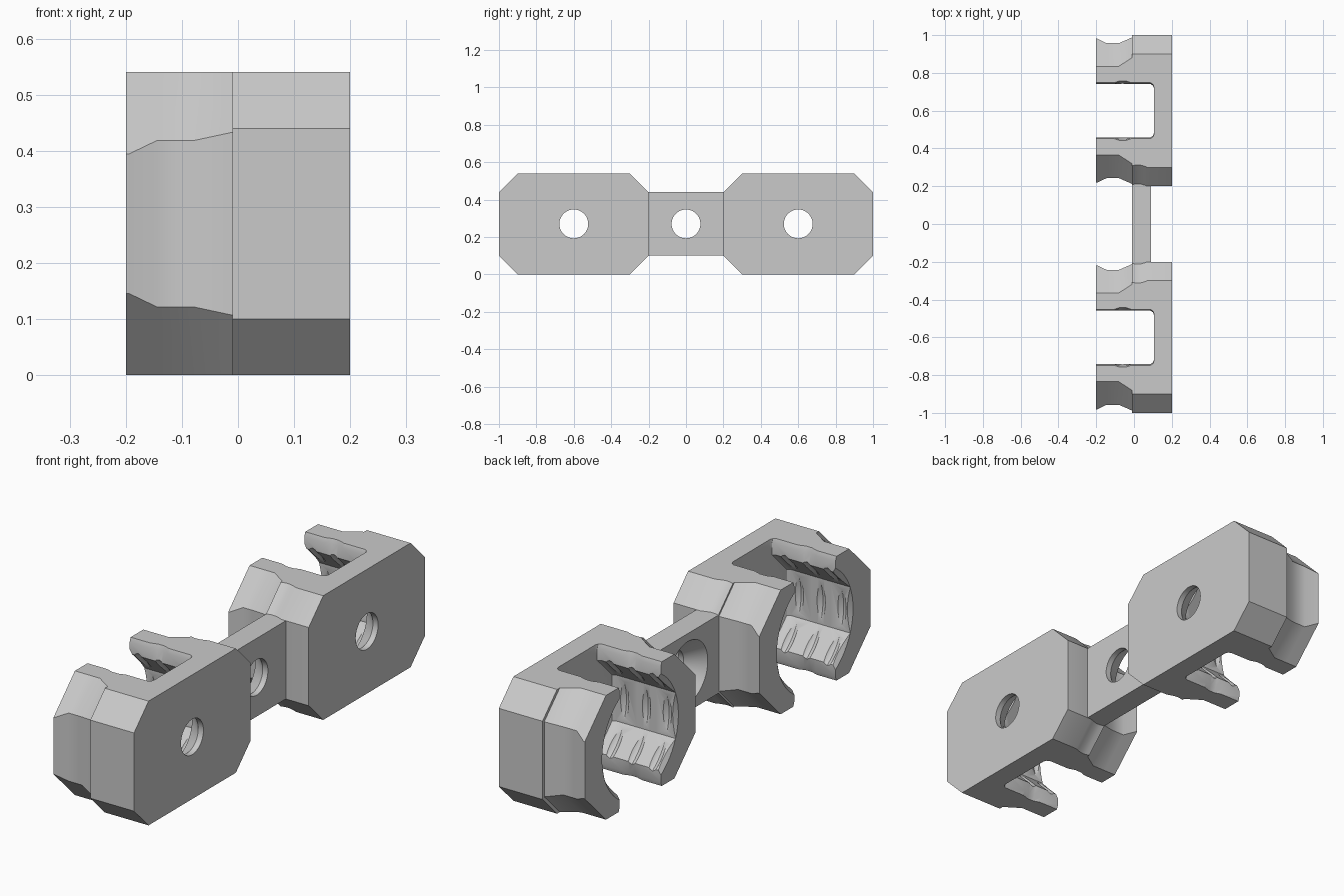
import bpy, bmesh, math

cube = bpy.data.objects.get("Cube")
if cube:
    bpy.data.objects.remove(cube, do_unlink=True)

grey = bpy.data.materials.new("plain_grey")
grey.use_nodes = True
colour = (0.59, 0.59, 0.59, 1)
grey.diffuse_color = colour
grey.node_tree.nodes["Principled BSDF"].inputs["Base Color"].default_value = colour

MID = 0.27      # height of the centre line
HALF = 0.27     # half the height


def loft(name, sections):
    """Join cross-sections (x, [(y, z), ...]) along x into a closed solid."""
    bm = bmesh.new()
    rings = [[bm.verts.new((x, y, z + MID)) for y, z in pts] for x, pts in sections]
    n = len(rings[0])
    for a, b in zip(rings, rings[1:]):
        for i in range(n):
            j = (i + 1) % n
            bm.faces.new((a[i], a[j], b[j], b[i]))
    bm.faces.new(rings[0])
    bm.faces.new(rings[-1])
    bmesh.ops.recalc_face_normals(bm, faces=bm.faces)
    mesh = bpy.data.meshes.new(name)
    bm.to_mesh(mesh)
    bm.free()
    mesh.materials.append(grey)
    obj = bpy.data.objects.new(name, mesh)
    bpy.context.collection.objects.link(obj)
    return obj


def turned(name, profile, cy):
    """Solid of revolution around the x direction from (x, radius) pairs."""
    angles = [math.tau * i / 64 for i in range(64)]
    return loft(name, [(x, [(cy + r * math.cos(t), r * math.sin(t)) for t in angles])
                       for x, r in profile])


def cut(target, cutter):
    cutter.hide_render = True
    mod = target.modifiers.new("cut", 'BOOLEAN')
    mod.operation = 'DIFFERENCE'
    mod.solver = 'EXACT'
    mod.object = cutter
    select(target)
    bpy.ops.object.modifier_apply(modifier=mod.name)
    bpy.data.objects.remove(cutter, do_unlink=True)


def select(obj):
    bpy.ops.object.select_all(action='DESELECT')
    bpy.context.view_layer.objects.active = obj
    obj.select_set(True)


def smooth(obj):
    select(obj)
    bpy.ops.object.shade_smooth_by_angle(angle=math.radians(30))


def body_section(cy, side, outer, inner):
    """Octagon; each end has (half width, chamfer sum of y and z)."""
    pts = []
    for sign, (a, s) in ((1, outer), (-1, inner)):
        half = [(a, s - a), (s - HALF, HALF)]
        low = [(y, -z) for y, z in half]
        run = [low[1], low[0], half[0], half[1]]
        if sign < 0:
            run.reverse()
        pts += [(cy + side * sign * y, z) for y, z in run]
    return pts


def cavity_section(cy, shrink, dip):
    """Octagonal opening whose upper and lower chamfers end in upright lips."""
    quarter = [(0.243 - shrink, 0.1), (0.141 - shrink, 0.202),
               (0.141 + dip - shrink, 0.25), (0.15 + dip - shrink, 0.275),
               (0.15 + dip - shrink, 0.4)]
    right = [(y, -z) for y, z in reversed(quarter)] + quarter
    left = [(-y, z) for y, z in reversed(right)]
    return [(cy + y, z) for y, z in right + left]


def countersunk_hole(cy, x_small, x_big):
    return turned("hole_cutter", [(x_small + 0.05, 0.077), (x_small - 0.025, 0.077),
                                  (x_big, 0.135), (x_big - 0.03, 0.135)], cy)


# Outline of the clip from the back plate to the arm tips
plain = (0.4, 0.57)
waist = (0.357, 0.505)
tip = (0.381, 0.505)
outline = [(0.2, plain, plain), (0.07, plain, plain),
           (0.055, plain, (0.397, 0.564)), (0.03, plain, (0.393, 0.557)),
           (0.01, plain, (0.393, 0.557)), (-0.01, plain, (0.396, 0.562)),
           (-0.01, (0.388, 0.551), (0.388, 0.551)),
           (-0.08, waist, waist), (-0.145, waist, waist),
           (-0.195, tip, tip), (-0.2, tip, tip)]

# Opening from its rounded floor to the mouth, with a dip in the lips
cavity = [(0.105, 0.02, 0), (0.1, 0.008, 0), (0.088, 0, 0), (-0.015, 0, 0),
          (-0.045, 0, 0.01), (-0.075, 0, 0.01), (-0.105, 0, 0), (-0.25, 0, 0)]

for side, label in ((-1, "front"), (1, "back")):
    cy = side * 0.6
    clip = loft(label + "_clip", [(x, body_section(cy, side, o, i)) for x, o, i in outline])
    cut(clip, loft("cavity_cutter", [(x, cavity_section(cy, s, d)) for x, s, d in cavity]))
    # Shallow ring grooves around the opening
    for gx in (-0.16, -0.06, 0.045):
        arc = [(gx + 0.04 * t, 0.255 - 0.045 * t * t) for t in (-1, -0.6, -0.3, 0, 0.3, 0.6, 1)]
        cut(clip, turned("groove_cutter", arc, cy))
    # Round flare at the mouth
    cut(clip, turned("mouth_cutter", [(-0.23, 0.275), (-0.2, 0.262), (-0.18, 0.235)], cy))
    # Screw hole through the back plate
    cut(clip, countersunk_hole(cy, 0.2, 0.105))
    smooth(clip)

# Connecting bar with its own screw hole
rect = [(-0.215, -0.17), (0.215, -0.17), (0.215, 0.17), (-0.215, 0.17)]
bar = loft("connecting_bar", [(0.09, rect), (-0.01, rect)])
cut(bar, countersunk_hole(0, 0.09, -0.01))
smooth(bar)
